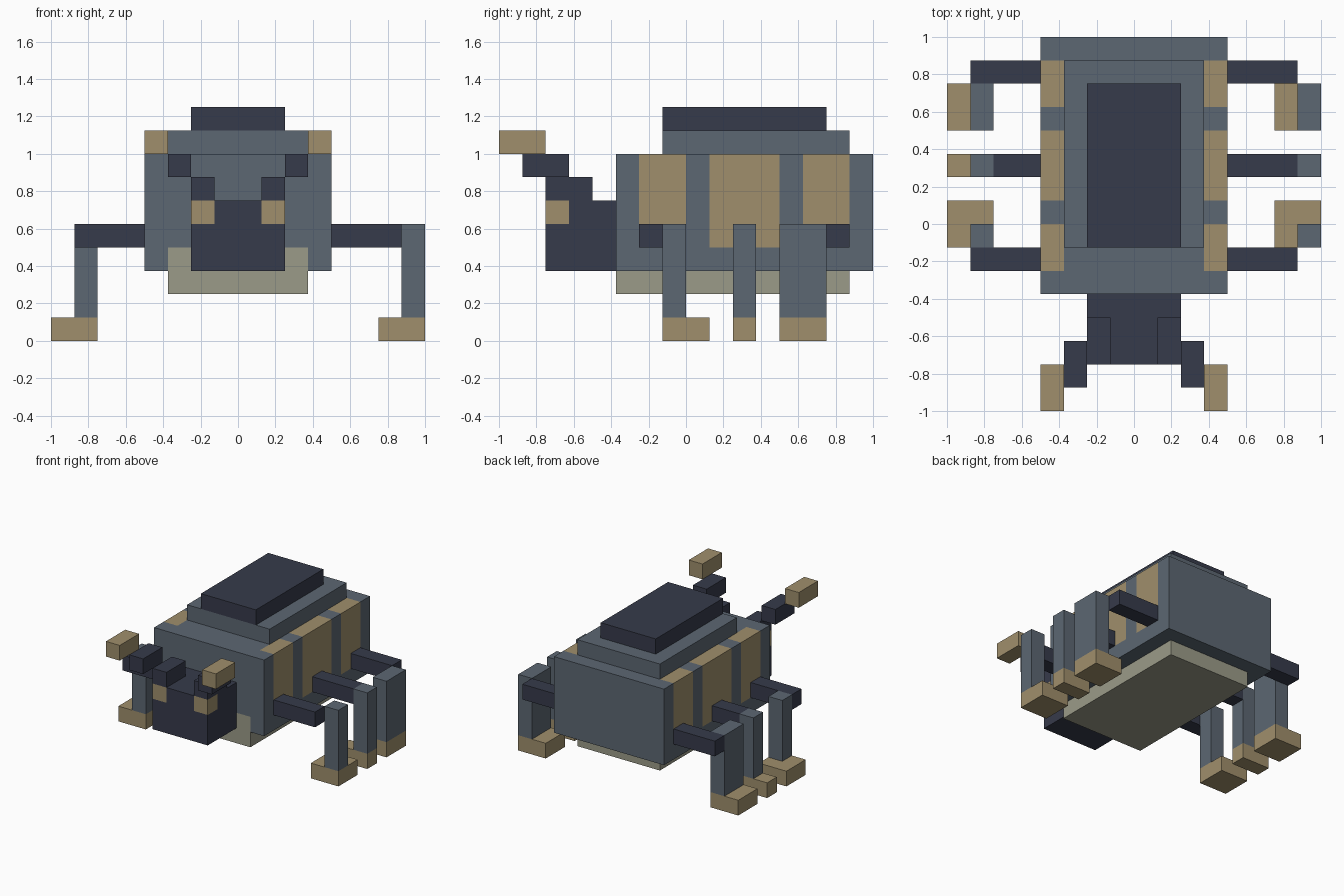
import bpy, bmesh
from mathutils import Vector

if "Cube" in bpy.data.objects:
    bpy.data.objects.remove(bpy.data.objects["Cube"])

U = 0.125  # everything sits on a 1/8 unit block grid


def material(name, rgb):
    m = bpy.data.materials.new(name)
    m.diffuse_color = (*rgb, 1)
    m.use_nodes = True
    m.node_tree.nodes["Principled BSDF"].inputs["Base Color"].default_value = m.diffuse_color
    return m


DARK = material("dark_shell", (0.037, 0.043, 0.070))
SLATE = material("slate", (0.107, 0.136, 0.170))
GOLD = material("tan", (0.350, 0.275, 0.150))
PALE = material("pale_belly", (0.330, 0.330, 0.250))


def block(name, x, y, z, mat, cuts=(), paint=()):
    """Box from grid ranges; cuts are (axis, position), paint is (material, test)."""
    bm = bmesh.new()
    bmesh.ops.create_cube(bm, size=1)
    for v in bm.verts:
        v.co = Vector([(r[0] + r[1]) / 2 + c * (r[1] - r[0])
                       for r, c in zip((x, y, z), v.co)])
    for axis, pos in cuts:
        normal = Vector((0, 0, 0))
        normal[axis] = 1
        bmesh.ops.bisect_plane(bm, geom=bm.verts[:] + bm.edges[:] + bm.faces[:],
                               plane_co=normal * pos, plane_no=normal)
    for f in bm.faces:
        c = f.calc_center_median()
        for i, (_, test) in enumerate(paint, 1):
            if test(c):
                f.material_index = i
    bmesh.ops.scale(bm, vec=(U, U, U), verts=bm.verts)
    mesh = bpy.data.meshes.new(name)
    bm.to_mesh(mesh)
    bm.free()
    for m in [mat] + [p[0] for p in paint]:
        mesh.materials.append(m)
    ob = bpy.data.objects.new(name, mesh)
    bpy.context.collection.objects.link(ob)
    return ob


# Body with flush side stripes and a pale patch low on the front
STRIPES = [(-2, 0), (1, 4), (5, 7)]
block("body", (-4, 4), (-3, 8), (3, 8), SLATE,
      cuts=[(1, p) for s in STRIPES for p in s] + [(0, -3), (0, 3), (2, 4)],
      paint=[(GOLD, lambda c: abs(c.x) > 3 and c.z > 4
              and any(a < c.y < b for a, b in STRIPES)),
             (PALE, lambda c: c.y < -2.9 and abs(c.x) < 3 and c.z < 4)])
block("belly", (-3, 3), (-3, 7), (2, 3), PALE)
block("back_plate", (-3, 3), (-1, 7), (8, 9), SLATE)
block("back_ridge", (-2, 2), (-1, 6), (9, 10), DARK)

# Head with flush corner eyes
block("head", (-2, 2), (-6, -3), (3, 6), DARK,
      cuts=[(0, -1), (0, 1), (1, -5), (2, 5)],
      paint=[(GOLD, lambda c: abs(c.x) > 1 and c.y < -5 and c.z > 5)])

for side, s in (("right", 1), ("left", -1)):
    def span(a, b):
        return (a, b) if s > 0 else (-b, -a)

    # Stepped antennae
    for i, (part, mat) in enumerate((("base", DARK), ("middle", DARK), ("tip", GOLD))):
        block(f"{side}_antenna_{part}", span(1 + i, 2 + i), (-6 - i, -4 - i),
              (6 + i, 7 + i), mat)

    # Legs: thigh y, shin y, foot y; left shins sit one block further in
    shin_x = span(7, 8) if s > 0 else span(6, 7)
    for leg, thigh, shin, foot in (("front", (-2, -1), (-1, 0), (-1, 1)),
                                   ("middle", (2, 3), (2, 3), (2, 3)),
                                   ("rear", (6, 7), (4, 6), (4, 6))):
        reach = 6 if s < 0 and leg == "middle" else 7
        block(f"{side}_{leg}_thigh", span(4, reach), thigh, (4, 5), DARK)
        block(f"{side}_{leg}_shin", shin_x, shin, (1, 5), SLATE)
        block(f"{side}_{leg}_foot", span(6, 8), foot, (0, 1), GOLD)
